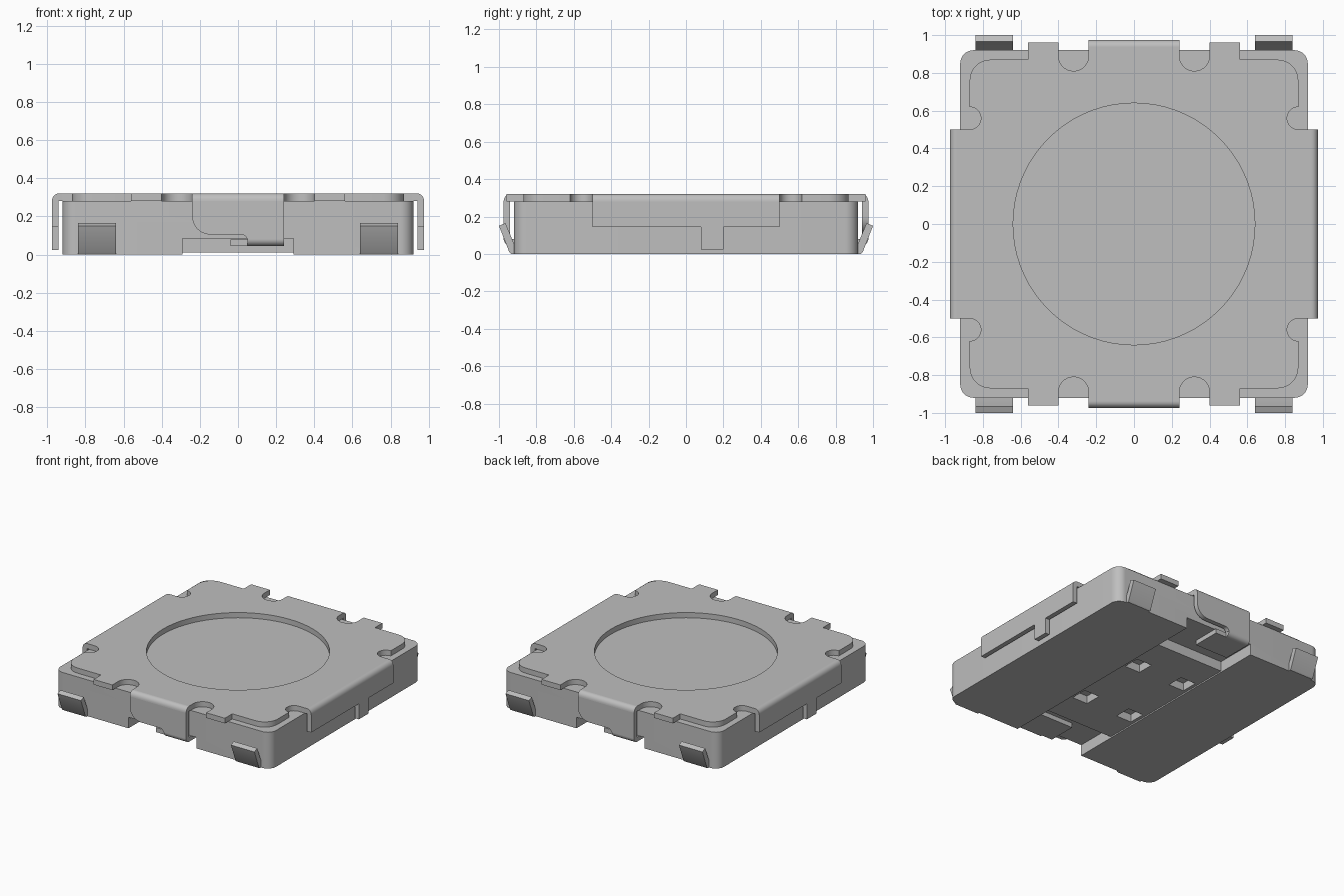
import bpy
import bmesh
from math import sin, cos, pi, radians
from mathutils import Matrix

cube = bpy.data.objects.get("Cube")
if cube:
    bpy.data.objects.remove(cube, do_unlink=True)

# Single metal grey
grey = bpy.data.materials.new("metal_grey")
grey.use_nodes = True
colour = (0.52, 0.52, 0.52, 1)
grey.diffuse_color = colour
grey.node_tree.nodes["Principled BSDF"].inputs["Base Color"].default_value = colour

# Key sizes
BODY, BODY_TOP, TOP = 0.92, 0.28, 0.32
INNER, OUTER = 0.94, 0.975          # inner and outer faces of the bent flaps
SLOT_Y, SLOT_X = 0.6, 0.29          # clip pockets under the body


def arc(cx, cy, r, a, b, n=10, ry=None):
    """Points on an arc from angle a to b in degrees."""
    ry = ry or r
    angles = [radians(a + (b - a) * i / n) for i in range(n + 1)]
    return [(cx + r * cos(t), cy + ry * sin(t)) for t in angles]


def prism(name, pts, lo, hi, axis="z", turned=False):
    """Extrude an outline along an axis, optionally turned half round z."""
    place = {"x": lambda u, v, w: (w, u, v),
             "y": lambda u, v, w: (u, w, v),
             "z": lambda u, v, w: (u, v, w)}[axis]
    bm = bmesh.new()
    ends = [[bm.verts.new(place(u, v, w)) for u, v in pts] for w in (lo, hi)]
    for ring in ends:
        bm.faces.new(ring)
    n = len(pts)
    for i in range(n):
        j = (i + 1) % n
        bm.faces.new((ends[0][i], ends[0][j], ends[1][j], ends[1][i]))
    bmesh.ops.recalc_face_normals(bm, faces=bm.faces)
    if turned:
        bm.transform(Matrix.Rotation(pi, 4, "Z"))
    mesh = bpy.data.meshes.new(name)
    bm.to_mesh(mesh)
    bm.free()
    mesh.materials.append(grey)
    ob = bpy.data.objects.new(name, mesh)
    bpy.context.collection.objects.link(ob)
    return ob


def rect(x0, x1, y0, y1):
    return [(x0, y0), (x1, y0), (x1, y1), (x0, y1)]


def activate(ob):
    bpy.ops.object.select_all(action="DESELECT")
    ob.select_set(True)
    bpy.context.view_layer.objects.active = ob


def cut(ob, cutters):
    """Subtract each cutter and remove it."""
    activate(ob)
    for cutter in cutters:
        cutter.hide_render = True
        mod = ob.modifiers.new("cut", "BOOLEAN")
        mod.operation = "DIFFERENCE"
        mod.solver = "EXACT"
        mod.object = cutter
        bpy.ops.object.modifier_apply(modifier=mod.name)
        bpy.data.objects.remove(cutter, do_unlink=True)


def four_way(quarter):
    """Mirror a quarter outline round both axes."""
    pts = []
    for sx, sy in ((1, 1), (-1, 1), (-1, -1), (1, -1)):
        part = [(x * sx, y * sy) for x, y in quarter]
        pts += part if sx * sy > 0 else part[::-1]
    return pts


parts = []

# Body block with a shallow underside channel, clip pockets and four holes
r = 0.07
body = prism("body", four_way(arc(BODY - r, BODY - r, r, 0, 90)), 0, BODY_TOP)
cutters = [prism("channel_cutter", rect(-SLOT_X, SLOT_X, -1, 1), -0.1, 0.01)]
for s in (-1, 1):
    ys = sorted((s * SLOT_Y, s * 1.1))
    cutters.append(prism("pocket_cutter", rect(-SLOT_X, SLOT_X, *ys), -0.1, 0.085))
    for t in (-1, 1):
        x, y, h = 0.2 * s, 0.285 * t, 0.065
        cutters.append(prism("hole_cutter", rect(x - h, x + h, y - h, y + h), -0.1, 0.07))
cut(body, cutters)
parts.append(body)

# Cover plate with notches, short tabs and a round opening
quarter = [(INNER, 0.5), (0.87, 0.5)]
quarter += arc(0.87, 0.56, 0.06, 270, 90)
quarter += arc(0.76, 0.76, 0.11, 0, 90)
quarter += [(0.56, 0.87), (0.56, 0.96), (0.40, 0.96)]
quarter += arc(0.32, 0.89, 0.08, 0, -180, 14)
quarter += [(0.24, INNER)]
cover = prism("cover_plate", four_way(quarter), BODY_TOP, TOP)
cut(cover, [prism("opening_cutter", arc(0, 0, 0.64, 0, 355, 71), BODY_TOP - 0.1, TOP + 0.1)])
parts.append(cover)

# Outlines shared by both ends and both sides
bend = [(INNER, BODY_TOP)] + arc(INNER, BODY_TOP, OUTER - INNER, 0, 90, 8, TOP - BODY_TOP)
front_bend = [(-u, v) for u, v in bend]
side_panel = [(-0.5, BODY_TOP), (-0.5, 0.145), (0.08, 0.145), (0.08, 0.025),
              (0.20, 0.025), (0.20, 0.145), (0.5, 0.145), (0.5, BODY_TOP)]
clip_panel = [(-0.24, BODY_TOP)] + arc(-0.145, 0.2, 0.095, 180, 270)
clip_panel += arc(0.015, 0.07, 0.035, 90, 17, 6)
clip_panel += [(0.05, 0.08), (0.24, 0.08), (0.24, BODY_TOP)]
curl = [(-INNER, 0.08)] + arc(-INNER, 0.08, OUTER - INNER, 180, 270, 8)
foot = [(-0.89, 0), (-0.935, 0), (-0.945, 0.01), (-1.0, 0.15), (-0.965, 0.165), (-0.91, 0.03)]

for turned, end, side in ((False, "front", "left"), (True, "back", "right")):
    # Side flaps
    parts.append(prism(side + "_flap_bend", bend, -0.5, 0.5, "x", turned))
    bpy.data.objects.remove(parts.pop(), do_unlink=True)
    parts.append(prism(side + "_flap_bend", bend, -0.5, 0.5, "y", turned))
    parts.append(prism(side + "_flap", side_panel, INNER, OUTER, "x", turned))
    # End clips that hook under the body
    parts.append(prism(end + "_clip_bend", front_bend, -0.24, 0.24, "x", turned))
    parts.append(prism(end + "_clip", clip_panel, -OUTER, -INNER, "y", turned))
    parts.append(prism(end + "_clip_curl", curl, 0.05, 0.24, "x", turned))
    parts.append(prism(end + "_clip_hook", rect(-0.04, 0.24, -INNER, -0.72),
                       0.045, 0.08, "z", turned))
    # Sloping solder feet
    for x in (-0.84, 0.64):
        parts.append(prism(end + "_foot", foot, x, x + 0.2, "x", turned))

for ob in parts:
    activate(ob)
    bpy.ops.object.shade_smooth_by_angle(angle=radians(30))
